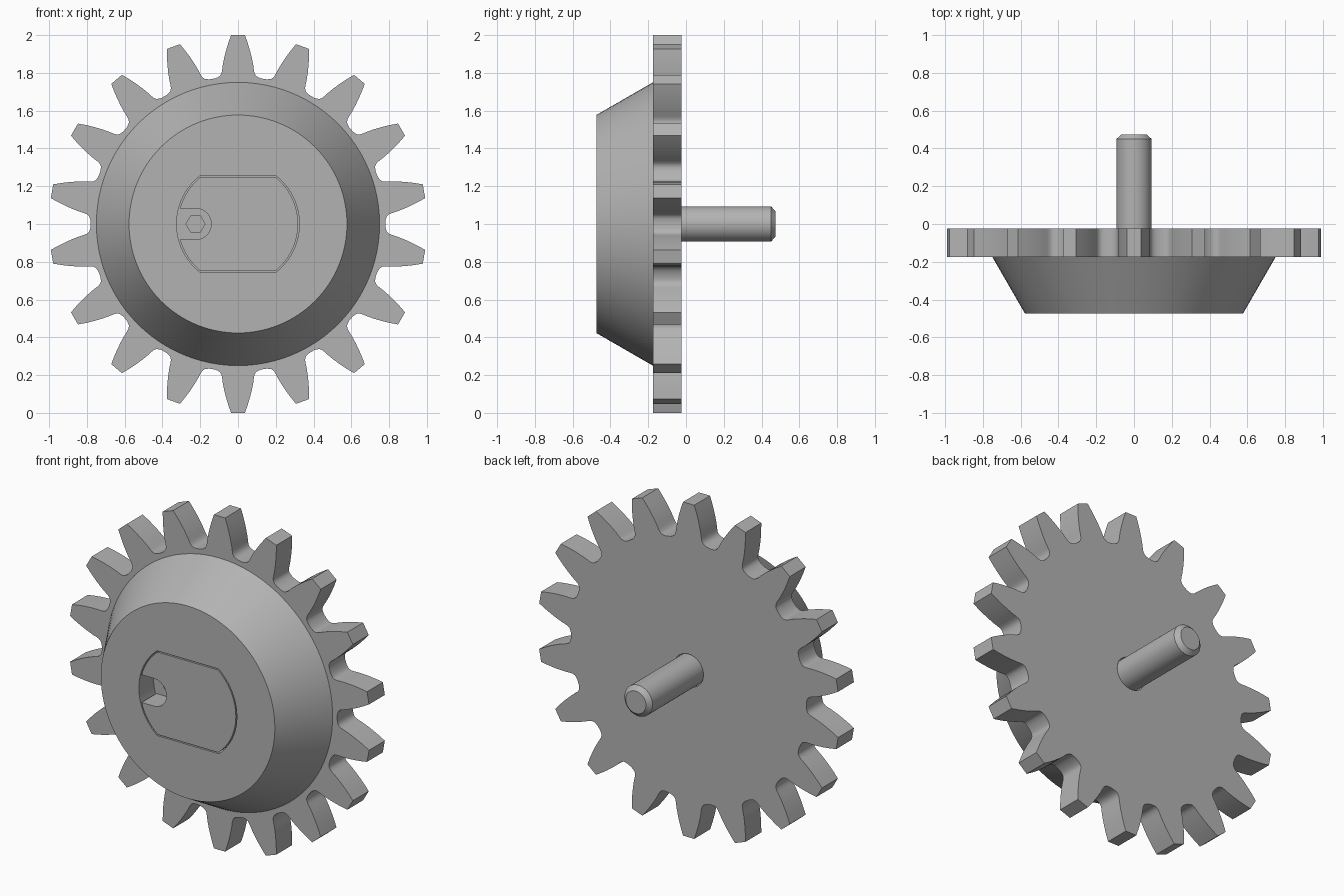
import bpy, bmesh
from math import sin, cos, asin, pi, radians

if "Cube" in bpy.data.objects:
    bpy.data.objects.remove(bpy.data.objects["Cube"])

grey = bpy.data.materials.new("plain_grey")
grey.use_nodes = True
COLOUR = (0.45, 0.45, 0.45, 1)
grey.diffuse_color = COLOUR
grey.node_tree.nodes["Principled BSDF"].inputs["Base Color"].default_value = COLOUR
AXIS_Z = 1.0


def finish(name, bm):
    bmesh.ops.recalc_face_normals(bm, faces=bm.faces)
    mesh = bpy.data.meshes.new(name)
    bm.to_mesh(mesh)
    bm.free()
    mesh.materials.append(grey)
    obj = bpy.data.objects.new(name, mesh)
    bpy.context.collection.objects.link(obj)
    return obj


def loft(name, sections):
    """Join outlines of (x, z) points, each at its own y, and cap both ends."""
    bm = bmesh.new()
    rings = [[bm.verts.new((x, y, z + AXIS_Z)) for x, z in pts] for y, pts in sections]
    for a, b in zip(rings, rings[1:]):
        for i in range(len(a)):
            j = (i + 1) % len(a)
            bm.faces.new((a[i], a[j], b[j], b[i]))
    bm.faces.new(rings[0])
    bm.faces.new(rings[-1])
    return finish(name, bm)


def prism(name, pts, y0, y1):
    return loft(name, [(y0, pts), (y1, pts)])


def arc(r, start, end, n, cx=0):
    return [(cx + r * cos(start + (end - start) * i / n),
             r * sin(start + (end - start) * i / n)) for i in range(n + 1)]


def circle(r, n=64, cx=0):
    return arc(r, 0, 2 * pi, n, cx)[:-1]


def select_only(obj):
    bpy.ops.object.select_all(action='DESELECT')
    obj.select_set(True)
    bpy.context.view_layer.objects.active = obj


def cut(obj, cutter):
    mod = obj.modifiers.new("cut", 'BOOLEAN')
    mod.operation = 'DIFFERENCE'
    mod.solver = 'EXACT'
    mod.object = cutter
    select_only(obj)
    bpy.ops.object.modifier_apply(modifier=mod.name)
    bpy.data.objects.remove(cutter)


def double_d(r, flat):
    a = asin(flat / r)
    return arc(r, -a, a, 24) + arc(r, pi - a, pi + a, 24)


# Toothed ring: half a tooth as (half width, height), mirrored and repeated
TEETH = 18
half = [(0.037, 1.0), (0.051, 0.96), (0.063, 0.92), (0.073, 0.88), (0.081, 0.84),
        (0.084, 0.815), (0.088, 0.797), (0.096, 0.784), (0.107, 0.777), (0.122, 0.771)]
tooth = [(-x, z) for x, z in reversed(half)] + half
outline = []
for k in range(TEETH):
    t = 2 * pi * k / TEETH
    outline += [(x * cos(t) + z * sin(t), z * cos(t) - x * sin(t)) for x, z in tooth]
gear = prism("gear_ring", outline, -0.175, -0.025)
cut(gear, prism("shaft_cutter", circle(0.098), -0.1, 0.1))

# Tapered hub with a recessed socket
SCREW_X = -0.225
hub = loft("tapered_hub", [(-0.475, circle(0.577, 96)), (-0.175, circle(0.75, 96))])
cut(hub, prism("socket_cutter", double_d(0.325, 0.254), -0.6, -0.335))
cut(hub, prism("hex_cutter", circle(0.05, 6, SCREW_X), -0.4, -0.27))

# Flush insert with a notch giving access to the hex recess
insert = prism("hub_insert", double_d(0.318, 0.247), -0.475, -0.335)
notch = arc(0.083, -pi / 2, pi / 2, 24, SCREW_X) + [(-0.4, 0.083), (-0.4, -0.083)]
cut(insert, prism("notch_cutter", notch, -0.6, -0.2))

# Rear shaft with a chamfered end
shaft = loft("rear_shaft", [(-0.1, circle(0.093)), (0.45, circle(0.093)),
                            (0.475, circle(0.067))])

for obj in (gear, hub, insert, shaft):
    select_only(obj)
    bpy.ops.object.shade_smooth_by_angle(angle=radians(28))
